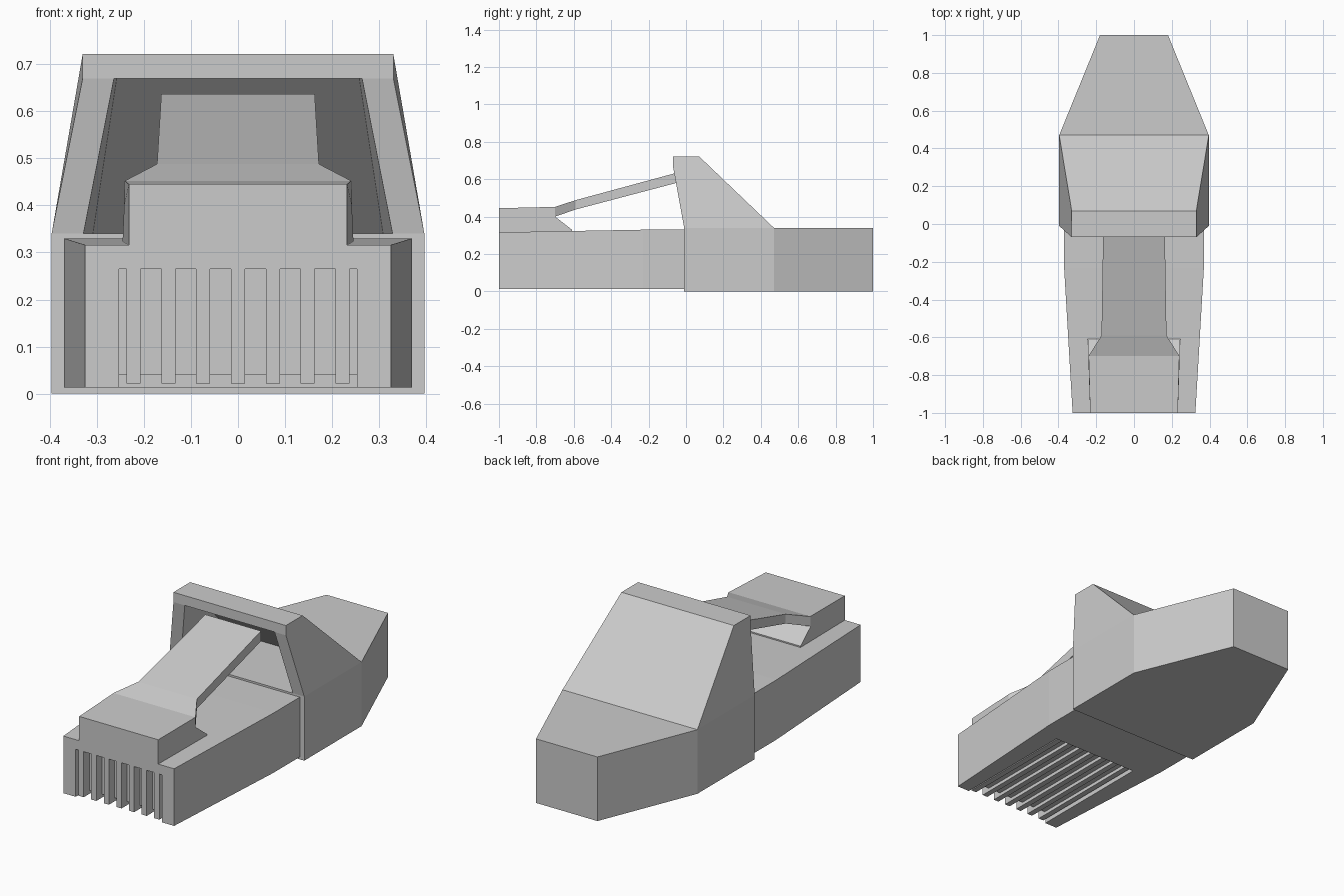
import bpy, bmesh

if "Cube" in bpy.data.objects:
    bpy.data.objects.remove(bpy.data.objects["Cube"])


def finish(name, bm):
    bmesh.ops.recalc_face_normals(bm, faces=bm.faces[:])
    mesh = bpy.data.meshes.new(name)
    bm.to_mesh(mesh)
    bm.free()
    ob = bpy.data.objects.new(name, mesh)
    bpy.context.collection.objects.link(ob)
    return ob


def side_profile(name, pts, cx=0.0):
    """Solid from a side outline of (y, z, half width), mirrored about x = cx."""
    bm = bmesh.new()
    left = [bm.verts.new((cx - w, y, z)) for y, z, w in pts]
    right = [bm.verts.new((cx + w, y, z)) for y, z, w in pts]
    bm.faces.new(left)
    bm.faces.new(right)
    for i in range(len(pts)):
        j = (i + 1) % len(pts)
        bm.faces.new((left[i], left[j], right[j], right[i]))
    return finish(name, bm)


def loft(name, stations):
    """Box sections (y, half width, z bottom front-to-back shift, z low, z high)."""
    bm = bmesh.new()
    rings = [[bm.verts.new((x, y, z)) for x, z in ((-w, lo), (w, lo), (w, hi), (-w, hi))]
             for y, w, lo, hi in stations]
    bm.faces.new(rings[0])
    bm.faces.new(rings[-1])
    for a, b in zip(rings, rings[1:]):
        for i in range(4):
            j = (i + 1) % 4
            bm.faces.new((a[i], a[j], b[j], b[i]))
    return finish(name, bm)


def cut(target, cutter):
    mod = target.modifiers.new("cut", "BOOLEAN")
    mod.operation = "DIFFERENCE"
    mod.solver = "EXACT"
    mod.object = cutter
    bpy.context.view_layer.objects.active = target
    bpy.ops.object.modifier_apply(modifier=mod.name)
    bpy.data.objects.remove(cutter)


# plug body, slightly narrower at the front
body = loft("plug_body", [(-1, 0.325, 0.013, 0.316),
                          (-0.23, 0.37, 0.013, 0.33),
                          (0.02, 0.37, 0.013, 0.33)])

# contact recess wrapping from the front face to the underside
recess = [(-1.1, -0.1), (-0.31, -0.1), (-0.31, 0.04),
          (-0.95, 0.04), (-0.95, 0.265), (-1.1, 0.265)]
cut(body, side_profile("recess_cutter", [(y, z, 0.253) for y, z in recess]))

# seven ribs between the contact slots
rib = [(-0.998, 0.022), (-0.31, 0.022), (-0.31, 0.04),
       (-0.95, 0.04), (-0.95, 0.265), (-0.998, 0.265)]
for i in range(7):
    side_profile(f"contact_rib_{i + 1}", [(y, z, 0.015) for y, z in rib], (i - 3) * 0.074)

# latch foot with an undercut back, and the springy arm
side_profile("latch_foot", [(-1, 0.30, 0.232), (-0.61, 0.31, 0.245), (-0.61, 0.33, 0.245),
                            (-0.70, 0.40, 0.242), (-0.70, 0.452, 0.24), (-1, 0.445, 0.232)])
loft("latch_arm", [(-0.70, 0.241, 0.40, 0.452),
                   (-0.59, 0.172, 0.438, 0.488),
                   (-0.04, 0.163, 0.583, 0.637)])

# boot base, tapered toward the cable end
loft("boot_base", [(-0.01, 0.396, 0, 0.34), (0.47, 0.396, 0, 0.34), (1, 0.18, 0, 0.34)])

# hollow hood over the latch tip
hood = side_profile("boot_hood", [(-0.01, 0.34, 0.396), (0.47, 0.34, 0.396), (0.07, 0.722, 0.33),
                                  (-0.07, 0.722, 0.33), (-0.07, 0.67, 0.33)])
pocket = [(-0.2, 0.30), (0.43, 0.30), (0.04, 0.67), (-0.2, 0.67)]
cut(hood, side_profile("pocket_cutter",
                       [(y, z, 0.328 - 0.206 * (z - 0.34) - 0.05 * y) for y, z in pocket]))
